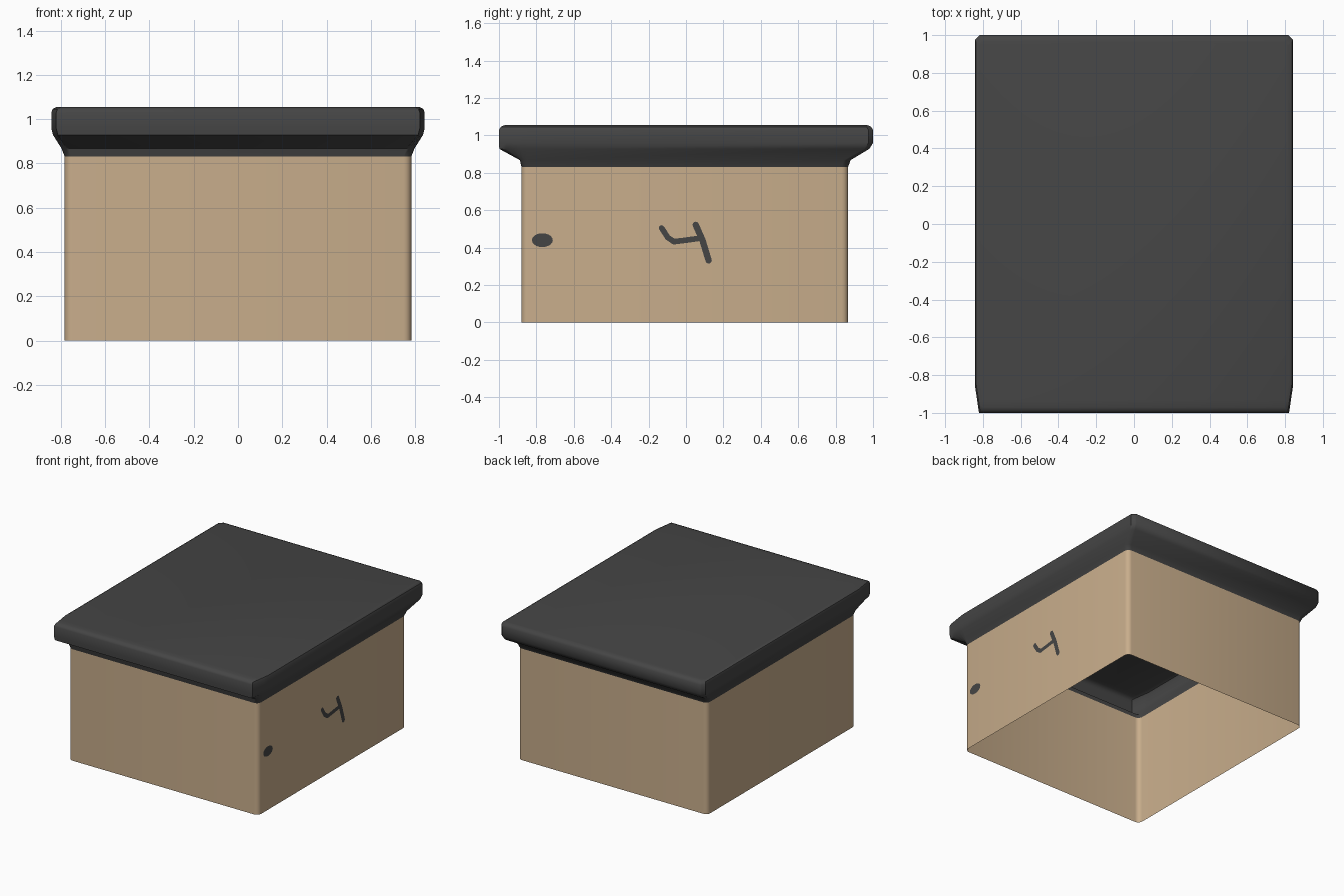
import bpy, bmesh, math
from mathutils import Vector

if "Cube" in bpy.data.objects:
    bpy.data.objects.remove(bpy.data.objects["Cube"])


def material(name, rgb):
    m = bpy.data.materials.new(name)
    m.diffuse_color = (*rgb, 1)
    m.use_nodes = True
    m.node_tree.nodes["Principled BSDF"].inputs["Base Color"].default_value = m.diffuse_color
    return m


tan = material("warm tan", (0.58, 0.42, 0.26))
dark = material("charcoal", (0.06, 0.06, 0.06))


def finish(name, bm, mat, angle=40):
    bmesh.ops.recalc_face_normals(bm, faces=bm.faces)
    me = bpy.data.meshes.new(name)
    bm.to_mesh(me)
    bm.free()
    me.materials.append(mat)
    ob = bpy.data.objects.new(name, me)
    bpy.context.collection.objects.link(ob)
    me.shade_smooth()
    me.set_sharp_from_angle(angle=math.radians(angle))
    return ob


def ring(bm, hx, y0, y1, z, front, back, bulge, n=4):
    """Rectangle loop with cut (bulge 0) or rounded (bulge 1) corners."""
    verts = []
    for sx, y, (cx, cy), sy in ((1, y0, front, -1), (1, y1, back, 1),
                                (-1, y1, back, 1), (-1, y0, front, -1)):
        corner = []
        for i in range(n + 1):
            t = i / n
            a = t * math.pi / 2
            u = (1 - t) * (1 - bulge) + math.cos(a) * bulge
            v = t * (1 - bulge) + math.sin(a) * bulge
            corner.append((sx * (hx - cx + cx * u), y - sy * cy + sy * cy * v, z))
        if sx * sy < 0:
            corner.reverse()
        verts += [bm.verts.new(p) for p in corner]
    return verts


def loft(bm, rings):
    for a, b in zip(rings, rings[1:]):
        for i in range(len(a)):
            j = (i + 1) % len(a)
            bm.faces.new((a[i], a[j], b[j], b[i]))


# Body: open thin-walled box with rounded upright edges
R = (0.035, 0.035)
bm = bmesh.new()
loft(bm, [ring(bm, 0.783, -0.88, 0.867, z, R, R, 1) for z in (0, 0.832)])
finish("box_body", bm, tan)

# Lid: flared rim, hollow beneath, closed by a flat top
bm = bmesh.new()
F, B = (0.022, 0.15), (0.025, 0.025)
rings = [ring(bm, 0.783, -0.88, 0.867, 0.832, R, R, 1),
         ring(bm, 0.797, -0.888, 0.88, 0.868, R, R, 1),
         ring(bm, 0.835, -0.998, 0.98, 0.928, F, B, 0),
         ring(bm, 0.843, -1.0, 1.0, 0.96, F, B, 0),
         ring(bm, 0.843, -1.0, 1.0, 1.03, F, B, 0),
         ring(bm, 0.837, -0.99, 0.99, 1.046, F, B, 0),
         ring(bm, 0.82, -0.97, 0.97, 1.055, F, B, 0)]
loft(bm, rings)
bm.faces.new(rings[-1])
finish("flared_lid", bm, dark)


def disc(bm, y, z, ry, rz, x=0.786, n=20):
    bm.faces.new([bm.verts.new((x, y + ry * math.cos(math.tau * i / n),
                                z + rz * math.sin(math.tau * i / n))) for i in range(n)])


def stroke(bm, pts, w, x=0.786):
    for a, b in zip(pts, pts[1:]):
        a, b = Vector(a), Vector(b)
        d = (b - a).normalized() * w
        s = Vector((-d.y, d.x))
        bm.faces.new([bm.verts.new((x, *p)) for p in (a - s, b - s, b + s, a + s)])
    for p in pts:
        disc(bm, *p, w, w, x, 12)


def face_right(bm):
    for f in bm.faces:
        f.normal_update()
        if f.normal.x < 0:
            f.normal_flip()


def plate(name, bm):
    face_right(bm)
    me = bpy.data.meshes.new(name)
    bm.to_mesh(me)
    bm.free()
    me.materials.append(dark)
    bpy.context.collection.objects.link(bpy.data.objects.new(name, me))


# Painted marks on the right side: a spot and a branching scratch
bm = bmesh.new()
disc(bm, -0.768, 0.44, 0.056, 0.037)
plate("side_spot", bm)

bm = bmesh.new()
stroke(bm, [(-0.13, 0.505), (-0.098, 0.455), (-0.065, 0.432), (0.0, 0.44), (0.085, 0.452)], 0.015)
stroke(bm, [(0.052, 0.522), (0.088, 0.44), (0.121, 0.332)], 0.017)
plate("side_scratch", bm)
